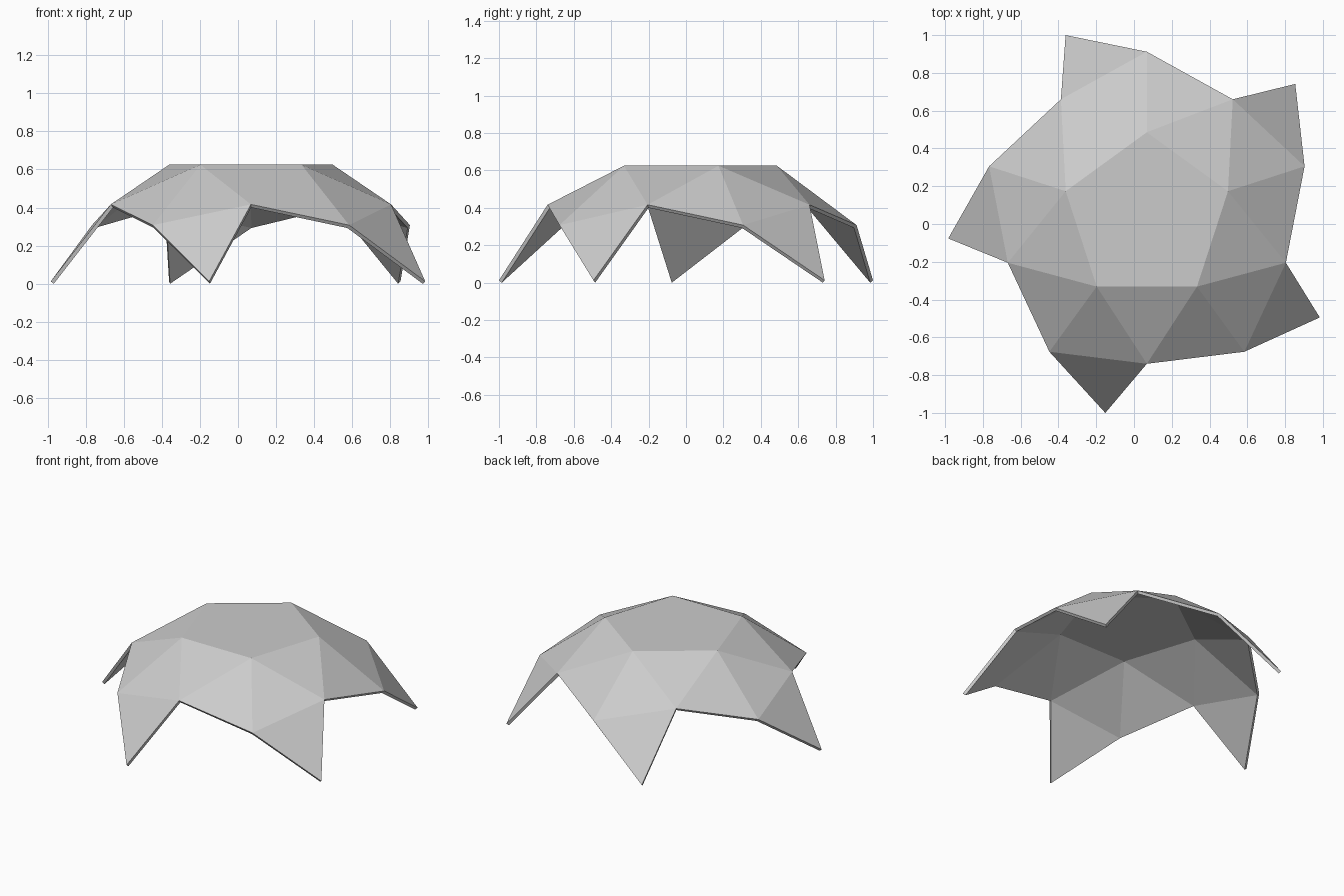
import bpy, bmesh
from math import cos, sin, radians, sqrt

cube = bpy.data.objects.get("Cube")
if cube:
    bpy.data.objects.remove(cube, do_unlink=True)

CENTRE_X, CENTRE_Y = 0.068, 0.034
SPHERE = 1.1447        # every corner of the shell lies on this sphere
TOP = 0.625
CROWN = 0.4517         # radius of the top pentagon
THICKNESS = 0.02

bm = bmesh.new()


def ring(radius, start):
    """Five corners around the axis, set on the sphere."""
    drop = sqrt(SPHERE**2 - CROWN**2) - sqrt(SPHERE**2 - radius**2)
    angles = [radians(start + 72 * k) for k in range(5)]
    return [bm.verts.new((CENTRE_X + radius * cos(a),
                          CENTRE_Y + radius * sin(a), TOP - drop)) for a in angles]


crown = ring(CROWN, 18)
shoulder = ring(0.774, 54)
rim = ring(0.878, 18)
tips = ring(1.0573, 42)

# Top pentagon, then the four triangles of each fifth of the dome
bm.faces.new(crown)
for k in range(5):
    n = (k + 1) % 5
    bm.faces.new((crown[k], shoulder[k], crown[n]))
    bm.faces.new((crown[k], rim[k], shoulder[k]))
    bm.faces.new((crown[n], shoulder[k], rim[n]))
    bm.faces.new((rim[k], tips[k], shoulder[k]))
bm.normal_update()

mesh = bpy.data.meshes.new("dome_shell")
bm.to_mesh(mesh)
bm.free()
dome = bpy.data.objects.new("dome_shell", mesh)
bpy.context.collection.objects.link(dome)

# Wall thickness, growing inward
wall = dome.modifiers.new("wall", "SOLIDIFY")
wall.thickness = THICKNESS
wall.offset = -1
wall.use_even_offset = True
